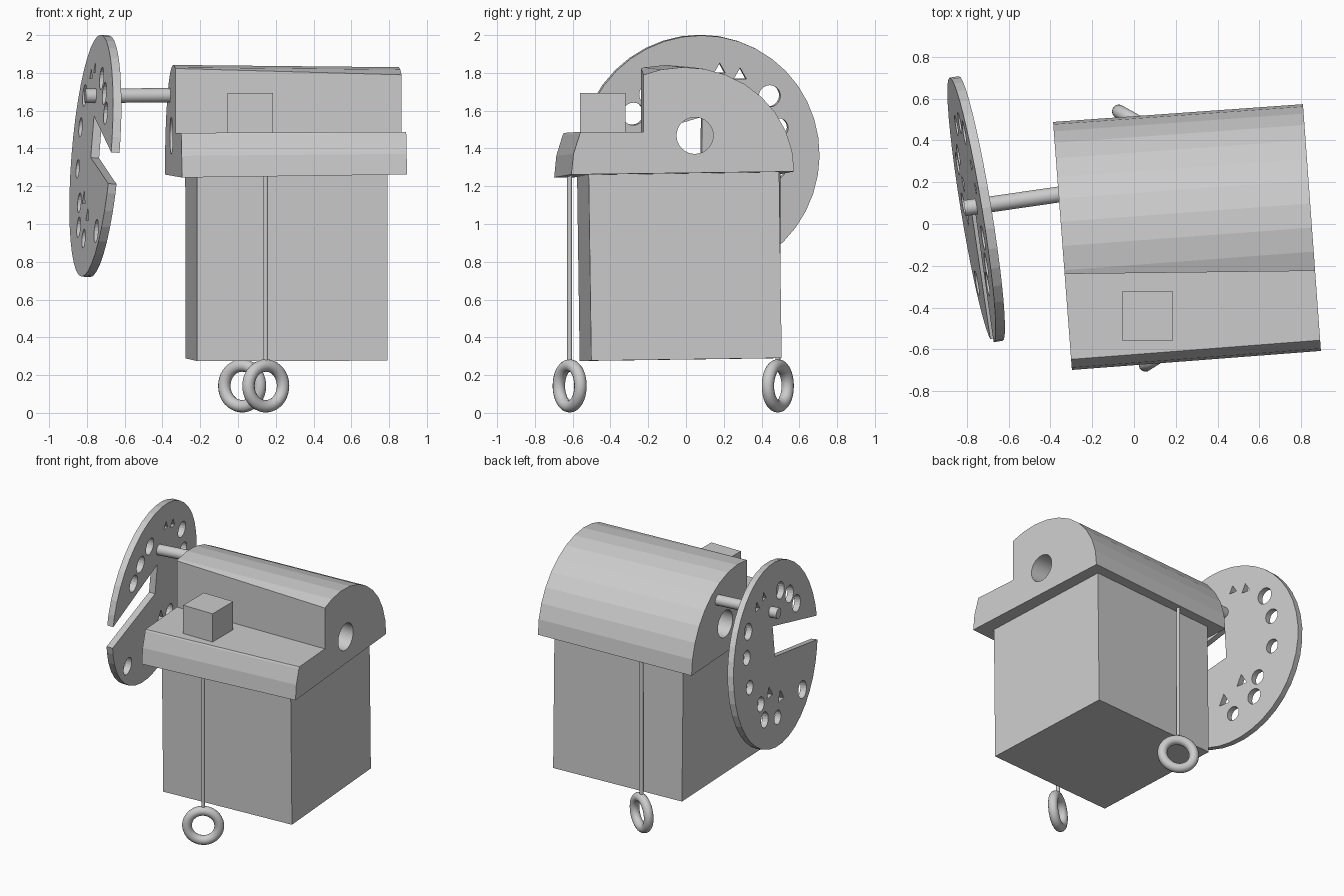
import bpy, bmesh
from math import sin, cos, pi, radians
from mathutils import Vector, Matrix

if "Cube" in bpy.data.objects:
    bpy.data.objects.remove(bpy.data.objects["Cube"])


def make(name, bm, matrix=None):
    bmesh.ops.recalc_face_normals(bm, faces=bm.faces)
    me = bpy.data.meshes.new(name)
    bm.to_mesh(me)
    bm.free()
    ob = bpy.data.objects.new(name, me)
    bpy.context.collection.objects.link(ob)
    if matrix:
        ob.matrix_world = matrix
    return ob


def smooth(ob):
    bpy.ops.object.select_all(action='DESELECT')
    ob.select_set(True)
    bpy.context.view_layer.objects.active = ob
    bpy.ops.object.shade_smooth_by_angle(angle=radians(40))


def box(name, centre, size, rot=(0, 0, 0)):
    bm = bmesh.new()
    bmesh.ops.create_cube(bm, size=1)
    bmesh.ops.scale(bm, vec=size, verts=bm.verts)
    ob = make(name, bm)
    ob.location = centre
    ob.rotation_euler = [radians(a) for a in rot]
    return ob


def rod(name, a, b, r, sides=24):
    a, b = Vector(a), Vector(b)
    bm = bmesh.new()
    bmesh.ops.create_cone(bm, cap_ends=True, segments=sides, radius1=r, radius2=r, depth=(b - a).length)
    m = Matrix.Translation((a + b) / 2) @ (b - a).to_track_quat('Z', 'Y').to_matrix().to_4x4()
    ob = make(name, bm, m)
    smooth(ob)
    return ob


def loft(bm, first, second):
    # closed solid between two matching outlines
    a = [bm.verts.new(p) for p in first]
    b = [bm.verts.new(p) for p in second]
    n = len(a)
    bm.faces.new(a)
    bm.faces.new(b[::-1])
    for i in range(n):
        j = (i + 1) % n
        bm.faces.new((a[i], b[i], b[j], a[j]))


def cut(ob, cutter):
    cutter.hide_render = True
    mod = ob.modifiers.new("cut", 'BOOLEAN')
    mod.operation = 'DIFFERENCE'
    mod.solver = 'EXACT'
    mod.object = cutter
    bpy.context.view_layer.update()
    bpy.context.view_layer.objects.active = ob
    bpy.ops.object.modifier_apply(modifier=mod.name)
    bpy.data.objects.remove(cutter)


# box body
box("body", (0.256, -0.035, 0.775), (1.01, 1.01, 0.985), (0.8, -0.1, 3.5))


# half-round roof, slightly lower at the right end
def arch(centre, half, rise):
    c, h = Vector(centre), Vector(half)
    return [c + h * cos(pi * i / 16) + Vector((0, 0, rise * sin(pi * i / 16))) for i in range(17)]


bm = bmesh.new()
loft(bm, arch((-0.342, -0.105, 1.254), (-0.045, 0.593, 0.008), 0.588),
     arch((0.851, -0.017, 1.27), (-0.043, 0.59, 0.008), 0.56))
roof = make("roof", bm)

# step in the roof and the bore along it
cut(roof, box("step_cutter", (0.25, -0.732, 1.985), (3, 1, 1), (0, -0.3, 0.7)))
cut(roof, rod("bore_cutter", (-1, 0.047, 1.468), (1.5, 0.047, 1.468), 0.097, 32))

# small block on the step
box("step_block", (0.065, -0.44, 1.575), (0.24, 0.24, 0.235))

# disc, in a frame with u close to y and v close to z
n = Vector((1, 0.165, -0.08)).normalized()
v = (Vector((0, 0, 1)) - n * n.z).normalized()
u = v.cross(n)
CY, CZ = 0.07, 1.36
frame = Matrix((u, v, n)).transposed().to_4x4()
frame.translation = (-0.755, CY, CZ)
bm = bmesh.new()
bmesh.ops.create_cone(bm, cap_ends=True, segments=40, radius1=0.642, radius2=0.642, depth=0.045)
disc = make("disc", bm, frame)

# slot and holes in the disc: y, z, radius, sides
bm = bmesh.new()


def prism(points):
    pts = [(y - CY, z - CZ) for y, z in points]
    loft(bm, [(a, b, -0.1) for a, b in pts], [(a, b, 0.1) for a, b in pts])


prism([(0.08, 1.57), (0.08, 1.35), (-0.7, 1.18), (-0.7, 1.34)])
holes = [(-0.07, 1.77, 0.06, 20), (-0.20, 1.69, 0.06, 20), (-0.29, 1.585, 0.06, 20),
         (0.44, 1.68, 0.058, 20), (0.49, 1.51, 0.052, 20), (0.48, 1.29, 0.05, 20),
         (0.34, 1.11, 0.052, 20), (0.30, 0.98, 0.055, 20), (0.11, 0.92, 0.05, 20),
         (-0.28, 0.96, 0.062, 20), (0.20, 1.13, 0.05, 3), (0.04, 1.04, 0.05, 3),
         (0.28, 1.79, 0.04, 3), (0.17, 1.82, 0.035, 3)]
for y, z, r, sides in holes:
    prism([(y + r * sin(2 * pi * i / sides), z + r * cos(2 * pi * i / sides)) for i in range(sides)])
cut(disc, make("hole_cutter", bm, frame))

# axle joining disc and roof
rod("axle", (-0.81, 0.076, 1.678), (-0.25, 0.157, 1.683), 0.038)


# hanging cords with pull rings
def pull(name, x, y, turn):
    rod(name + "_cord", (x, y, 0.26), (x, y, 1.3), 0.013, 16)
    bpy.ops.mesh.primitive_torus_add(major_radius=0.108, minor_radius=0.033, major_segments=40,
                                     minor_segments=14, location=(x, y, 0.143),
                                     rotation=(pi / 2, 0, radians(turn)))
    ring = bpy.context.object
    ring.name = name + "_ring"
    smooth(ring)


pull("front", 0.147, -0.616, 32)
pull("back", 0.022, 0.486, -29)
